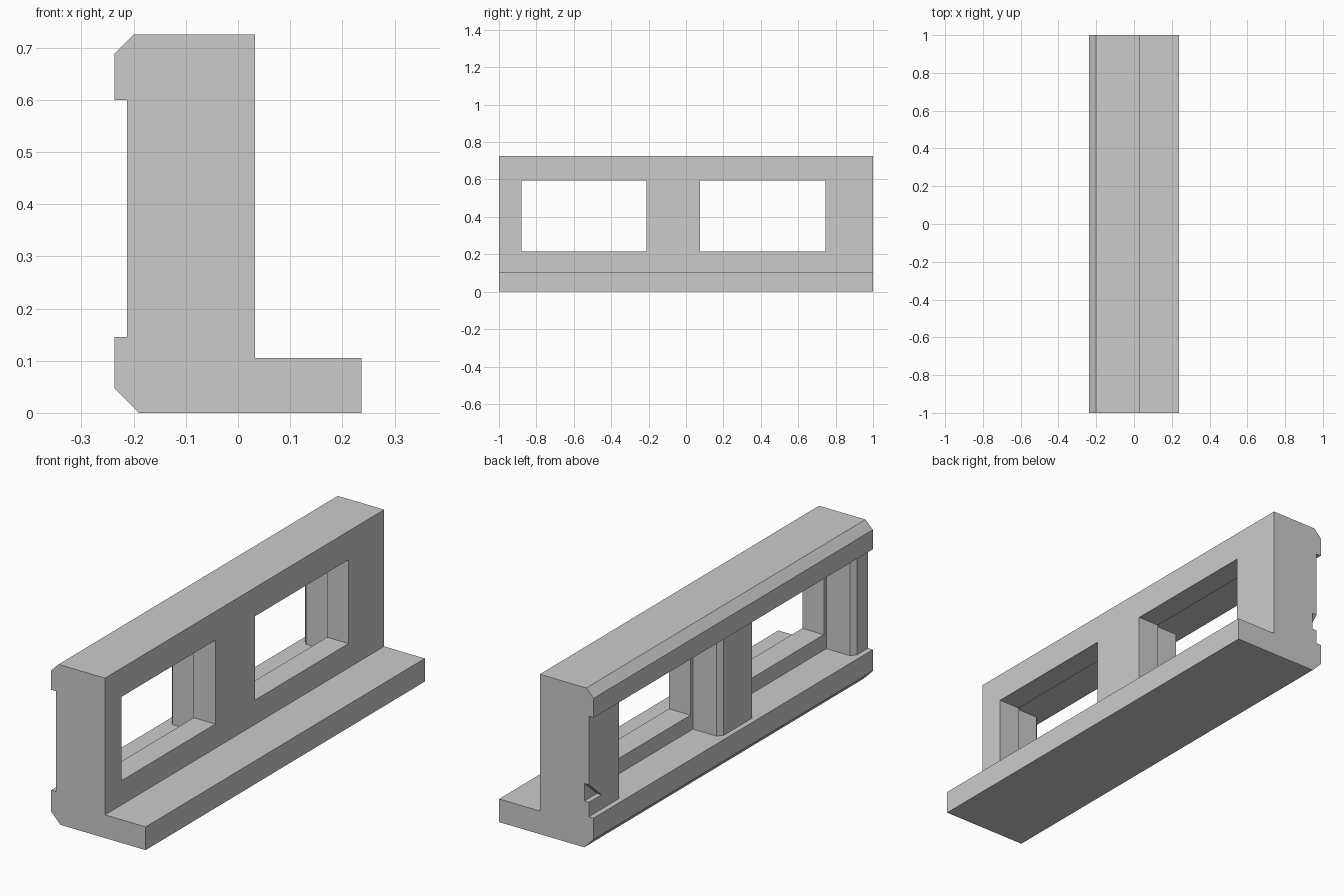
import bpy
import bmesh
from mathutils import Vector

old = bpy.data.objects.get("Cube")
if old:
    bpy.data.objects.remove(old, do_unlink=True)

grey = bpy.data.materials.new("plain grey")
grey.use_nodes = True
colour = (0.6, 0.6, 0.6, 1)
grey.diffuse_color = colour
grey.node_tree.nodes["Principled BSDF"].inputs["Base Color"].default_value = colour


def prism(name, points, axis, start, end):
    """Extrude a closed 2D outline along one axis (0 = x, 1 = y, 2 = z)."""
    bm = bmesh.new()
    verts = []
    for point in points:
        co = list(point)
        co.insert(axis, start)
        verts.append(bm.verts.new(co))
    face = bm.faces.new(verts)
    grown = bmesh.ops.extrude_face_region(bm, geom=[face])["geom"]
    shift = Vector((0, 0, 0))
    shift[axis] = end - start
    bmesh.ops.translate(bm, vec=shift,
                        verts=[g for g in grown if isinstance(g, bmesh.types.BMVert)])
    bmesh.ops.recalc_face_normals(bm, faces=bm.faces)
    mesh = bpy.data.meshes.new(name)
    bm.to_mesh(mesh)
    bm.free()
    mesh.materials.append(grey)
    obj = bpy.data.objects.new(name, mesh)
    bpy.context.collection.objects.link(obj)
    return obj


# Main body: upright wall with a foot and two projecting rails
BACK, RAIL, FRONT = -0.213, -0.237, 0.033
LEDGE, LINTEL = 0.145, 0.6
frame = prism("window_frame", [
    (-0.19, 0), (RAIL, 0.048), (RAIL, LEDGE), (BACK, LEDGE), (BACK, LINTEL),
    (RAIL, LINTEL), (RAIL, 0.688), (-0.2, 0.725), (FRONT, 0.725),
    (FRONT, 0.105), (0.237, 0.105), (0.237, 0)], 1, -1, 1)

cutters = []
for y0, y1 in ((-0.88, -0.21), (0.075, 0.745)):
    # Through opening
    cutters.append(prism("opening_cutter", [
        (y0, 0.215), (y1, 0.215), (y1, 0.595), (y0, 0.595)], 0, -0.4, 0.4))
    # Wider recess with bevelled pillar corners
    a, b, c = 0.018, 0.04, 0.02
    cutters.append(prism("recess_cutter", [
        (-0.075, y0 - a), (-0.075, y1 + a), (BACK + c, y1 + a), (BACK, y1 + b),
        (-0.3, y1 + b), (-0.3, y0 - b), (BACK, y0 - b), (BACK + c, y0 - a)],
        2, LEDGE, LINTEL))

# Small wedge notch at the rear end pillar
cutters.append(prism("notch_cutter", [
    (0.91, 0.21), (1.01, 0.21), (1.01, 0.299)], 0, -0.3, -0.19))

# Apply the cuts
for cutter in cutters:
    mod = frame.modifiers.new("cut", 'BOOLEAN')
    mod.operation = 'DIFFERENCE'
    mod.solver = 'EXACT'
    mod.object = cutter
    cutter.hide_render = True

bpy.context.view_layer.update()
graph = bpy.context.evaluated_depsgraph_get()
finished = bpy.data.meshes.new_from_object(frame.evaluated_get(graph))
frame.modifiers.clear()
frame.data = finished
for cutter in cutters:
    bpy.data.objects.remove(cutter, do_unlink=True)
